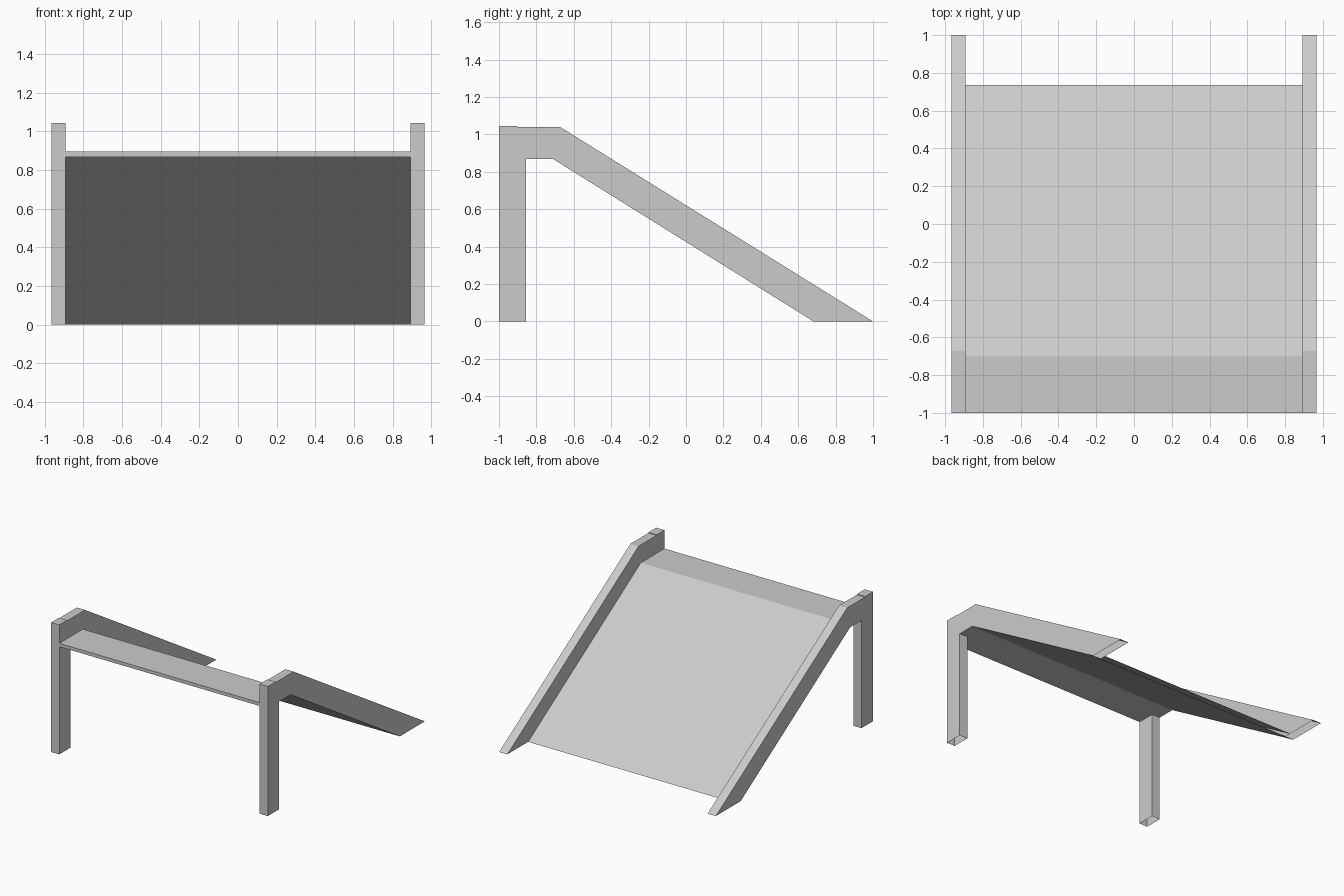
import bpy, bmesh

if "Cube" in bpy.data.objects:
    bpy.data.objects.remove(bpy.data.objects["Cube"])

grey = bpy.data.materials.new("light grey")
grey.diffuse_color = (0.6, 0.6, 0.6, 1)
grey.use_nodes = True
grey.node_tree.nodes["Principled BSDF"].inputs["Base Color"].default_value = grey.diffuse_color


def extrude_profile(name, profile, x0, x1):
    """Extrude a (y, z) outline from x0 to x1, leaving the ground contact open."""
    bm = bmesh.new()
    face = bm.faces.new([bm.verts.new((x0, y, z)) for y, z in profile])
    geom = bmesh.ops.extrude_face_region(bm, geom=[face], use_keep_orig=True)["geom"]
    moved = [v for v in geom if isinstance(v, bmesh.types.BMVert)]
    bmesh.ops.translate(bm, verts=moved, vec=(x1 - x0, 0, 0))
    bmesh.ops.recalc_face_normals(bm, faces=bm.faces)
    ground = [f for f in bm.faces if all(abs(v.co.z) < 1e-5 for v in f.verts)]
    bmesh.ops.delete(bm, geom=ground, context='FACES_ONLY')
    mesh = bpy.data.meshes.new(name)
    bm.to_mesh(mesh)
    bm.free()
    mesh.materials.append(grey)
    obj = bpy.data.objects.new(name, mesh)
    bpy.context.collection.objects.link(obj)
    return obj


# Side frames: front leg, short level top and long sloping rail
frame = [(-1, 0), (-0.855, 0), (-0.855, 0.868), (-0.71, 0.868), (0.682, 0),
         (0.995, 0), (-0.672, 1.039), (-0.9, 1.039), (-0.9, 1.044), (-1, 1.044)]
frame = [(y if y < 0.99 else 1.0, z) for y, z in frame]
extrude_profile("right_side_frame", frame, 0.893, 0.966)
extrude_profile("left_side_frame", frame, -0.966, -0.893)

# Ramp deck: thin level landing and slope between the frames
deck = [(-1, 0.868), (-0.71, 0.868), (0.682, 0), (0.735, 0),
        (-0.7, 0.895), (-1, 0.895)]
extrude_profile("ramp_deck", deck, -0.893, 0.893)
